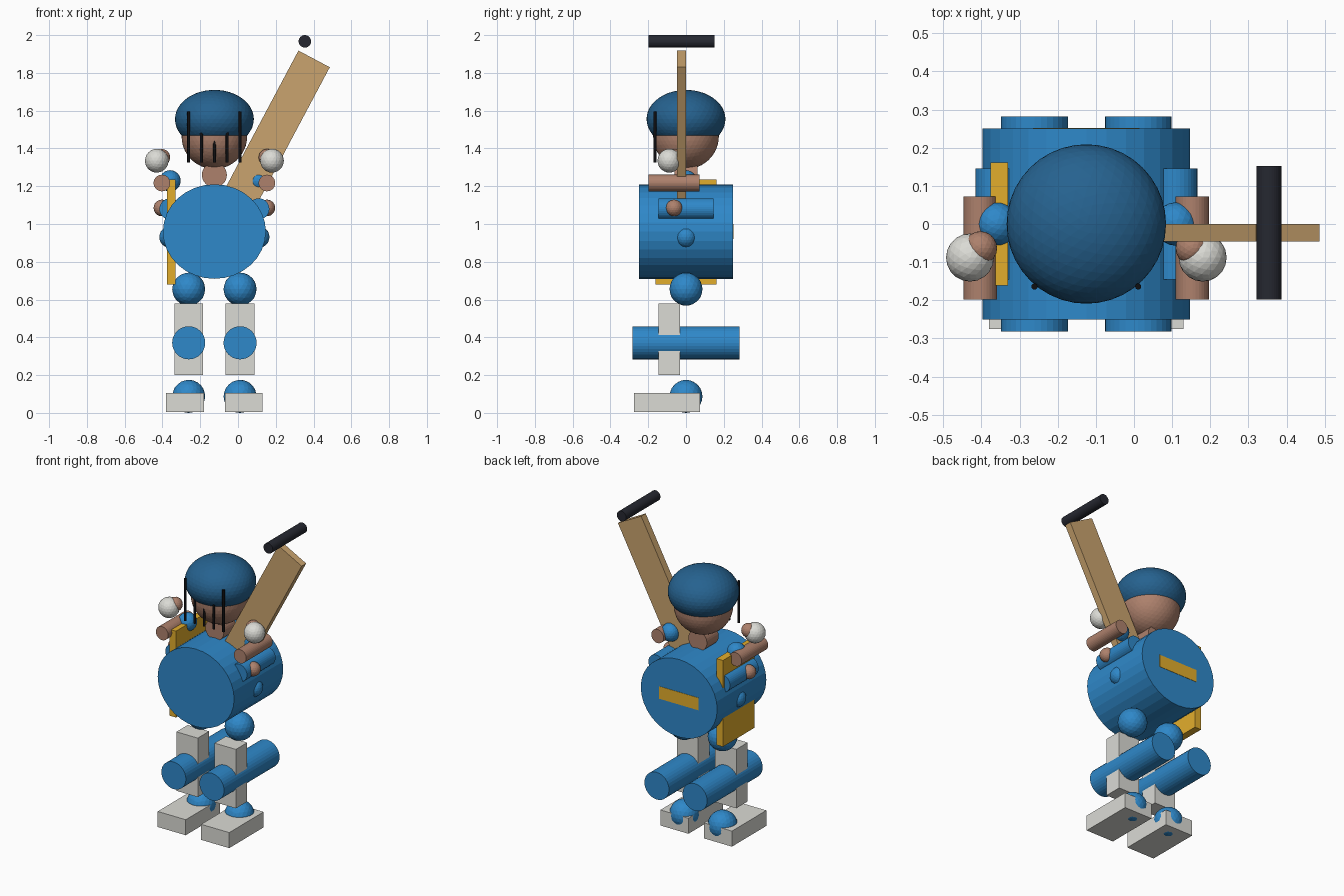
import bpy
from math import radians, sin, cos, pi

if "Cube" in bpy.data.objects:
    bpy.data.objects.remove(bpy.data.objects["Cube"])

CX = -0.125  # body centre line


def material(name, rgb):
    m = bpy.data.materials.new(name)
    m.diffuse_color = tuple((c / 255) ** 2.2 for c in rgb) + (1.0,)
    m.use_nodes = True
    m.node_tree.nodes["Principled BSDF"].inputs["Base Color"].default_value = m.diffuse_color
    return m


BLUE = material("kit_blue", (50, 135, 200))
NAVY = material("helmet_blue", (42, 98, 142))
SKIN = material("skin", (172, 128, 108))
WHITE = material("off_white", (218, 218, 212))
YELLOW = material("yellow", (226, 172, 48))
WOOD = material("willow", (200, 162, 110))
DARK = material("rubber", (42, 44, 52))
BLACK = material("grille_black", (22, 22, 24))


def finish(name, mat):
    o = bpy.context.object
    o.name = name
    o.data.materials.append(mat)
    return o


def ball(name, loc, radii, mat, subdiv=3):
    bpy.ops.mesh.primitive_ico_sphere_add(subdivisions=subdiv, radius=1, location=loc)
    bpy.context.object.scale = radii if isinstance(radii, tuple) else (radii,) * 3
    return finish(name, mat)


def rod(name, loc, r, length, mat, along_y=True, rz=None, sides=32):
    bpy.ops.mesh.primitive_cylinder_add(
        vertices=sides, radius=1, depth=1, location=loc,
        rotation=(pi / 2 if along_y else 0, 0, 0))
    bpy.context.object.scale = (r, rz or r, length)
    return finish(name, mat)


def box(name, loc, size, mat, tilt=0):
    bpy.ops.mesh.primitive_cube_add(size=1, location=loc, rotation=(0, tilt, 0))
    bpy.context.object.scale = size
    return finish(name, mat)


# Torso, neck, head and helmet
rod("torso", (CX, 0, 0.96), 0.2725, 0.5, BLUE, rz=0.25)
rod("neck", (CX, 0, 1.26), 0.066, 0.12, SKIN)
ball("head", (CX, 0, 1.465), 0.174, SKIN, 4)
ball("helmet", (CX, 0, 1.555), (0.209, 0.209, 0.155), NAVY, 4)

# Face grille
for i in range(-2, 3):
    rod("grille_bar", (CX + i * 0.068, -0.164, 1.46), 0.008, 0.27, BLACK,
        along_y=False, sides=16)

# Side panel and back stripe of the shirt
box("side_panel", (-0.353, 0, 0.958), (0.046, 0.322, 0.556), YELLOW)
box("back_stripe", (CX, 0.242, 0.96), (0.28, 0.02, 0.08), YELLOW)

for side, s in (("left", 1), ("right", -1)):
    # Leg, pad and shoe
    lx = CX + s * 0.136
    ball(f"{side}_hip", (lx, 0, 0.655), 0.0875, BLUE)
    rod(f"{side}_leg", (lx, 0, 0.371), 0.0875, 0.565, BLUE)
    ball(f"{side}_ankle", (lx, 0, 0.0875), 0.0875, BLUE)
    box(f"{side}_pad", (lx, -0.088, 0.39), (0.152, 0.115, 0.38), WHITE)
    box(f"{side}_shoe", (CX + s * 0.155, -0.1, 0.055), (0.2, 0.35, 0.1), WHITE)
    # Upper arm
    ux = CX + s * 0.235
    ball(f"{side}_shoulder_top", (ux, 0, 1.228), 0.057, BLUE)
    rod(f"{side}_upper_arm", (ux, 0, 1.08), 0.056, 0.292, BLUE)
    ball(f"{side}_shoulder_base", (ux, 0, 0.931), 0.057, BLUE)
    # Forearm, hand and glove
    fx = CX + s * 0.278
    ball(f"{side}_elbow", (fx, -0.063, 1.085), 0.044, SKIN)
    rod(f"{side}_forearm", (fx, -0.063, 1.217), 0.044, 0.27, SKIN)
    ball(f"{side}_hand", (fx, -0.063, 1.353), 0.044, SKIN)
    ball(f"{side}_glove", (CX + s * 0.305, -0.088, 1.335), 0.063, WHITE)

# Bat blade, tilted sideways, with its lower end inside the torso
tilt, length = radians(28), 0.95
box("bat_blade",
    (0.403 - sin(tilt) * length / 2, -0.0235, 1.874 - cos(tilt) * length / 2),
    (0.188, 0.046, length), WOOD, tilt)
rod("bat_handle", (0.354, -0.0235, 1.967), 0.033, 0.35, DARK)
